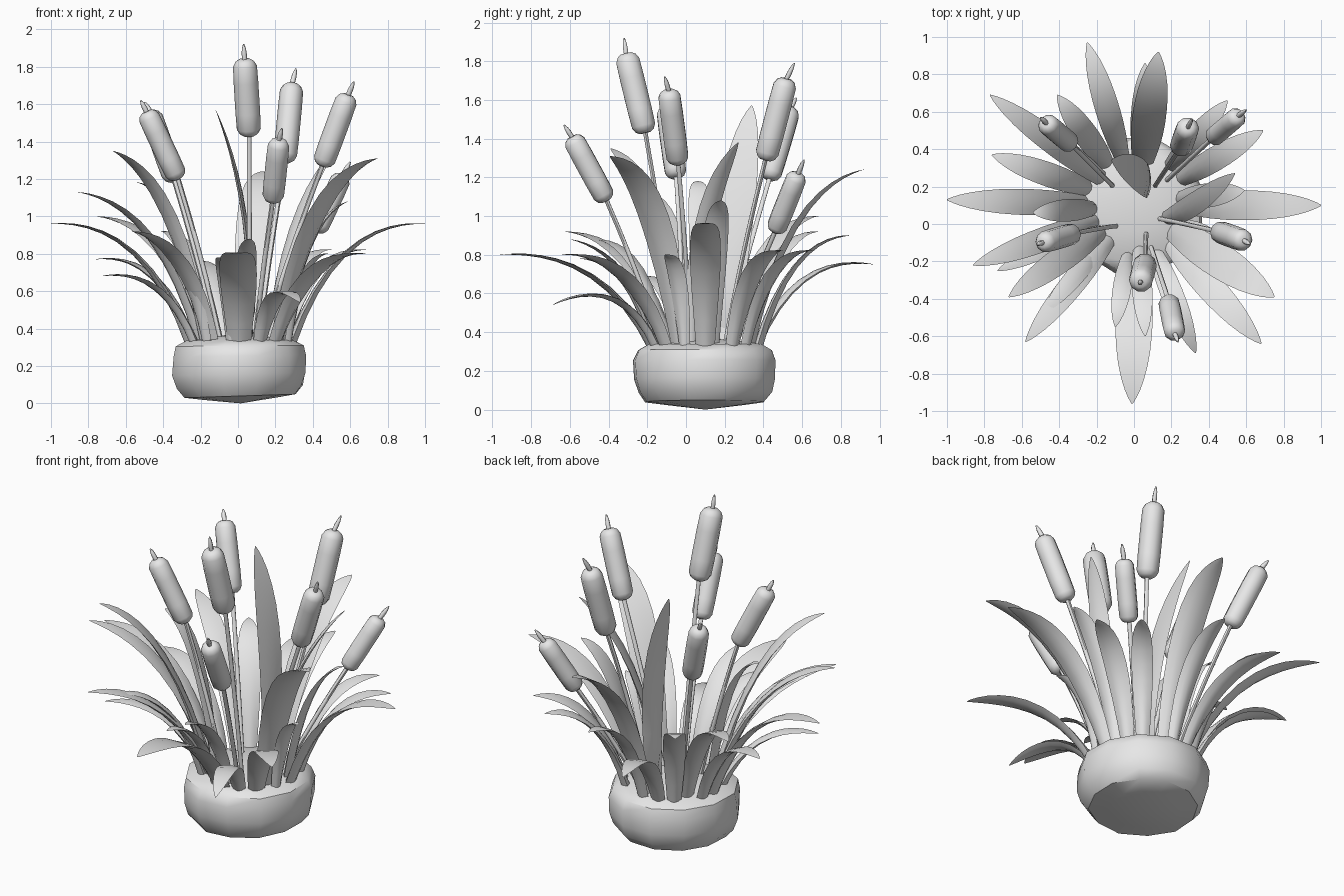
import bpy, bmesh, math, random
from mathutils import Vector

if "Cube" in bpy.data.objects:
    bpy.data.objects.remove(bpy.data.objects["Cube"])

random.seed(4)
grey = bpy.data.materials.new("plain_grey")
grey.diffuse_color = (0.8, 0.8, 0.8, 1)
grey.use_nodes = True
grey.node_tree.nodes["Principled BSDF"].inputs["Base Color"].default_value = grey.diffuse_color
CENTRE = Vector((0.014, 0.10, 0))


def finish(name, bm, angle=60):
    bmesh.ops.recalc_face_normals(bm, faces=bm.faces)
    me = bpy.data.meshes.new(name)
    bm.to_mesh(me)
    bm.free()
    me.materials.append(grey)
    ob = bpy.data.objects.new(name, me)
    bpy.context.collection.objects.link(ob)
    bpy.context.view_layer.objects.active = ob
    ob.select_set(True)
    bpy.ops.object.shade_smooth_by_angle(angle=math.radians(angle))
    ob.select_set(False)
    return ob


def bezier(a, b, c, t):
    return a * (1 - t) ** 2 + b * 2 * t * (1 - t) + c * t * t


def skin(bm, rings):
    """Join successive closed rings of vertices with quads and cap the ends."""
    for r, s in zip(rings, rings[1:]):
        n = len(r)
        for i in range(n):
            j = (i + 1) % n
            bm.faces.new((r[i], r[j], s[j], s[i]))


def tube(name, points, radii, sides):
    """Round tube of varying radius along a path, capped at both ends."""
    bm = bmesh.new()
    axis = (points[-1] - points[0]).normalized()
    u = axis.cross(Vector((0, 1, 0))).normalized()
    v = axis.cross(u)
    rings = []
    for p, r in zip(points, radii):
        rings.append([bm.verts.new(p + r * (u * math.cos(a) + v * math.sin(a)))
                      for a in (math.tau * i / sides for i in range(sides))])
    skin(bm, rings)
    bm.faces.new(rings[0])
    bm.faces.new(rings[-1])
    return finish(name, bm)


def leaf(name, base, ctrl, tip, width, side):
    """Curved fleshy blade: lens-shaped section, thicker at the root, rounded point."""
    bm = bmesh.new()
    side = side.normalized()
    rings = []
    for t in (0, 0.12, 0.24, 0.36, 0.48, 0.6, 0.7, 0.79, 0.87, 0.93, 0.97, 1):
        p = bezier(base, ctrl, tip, t)
        tangent = bezier(base, ctrl, tip, t + 0.01) - bezier(base, ctrl, tip, t - 0.01)
        up = tangent.cross(side).normalized()
        if up.z < 0:
            up.negate()
        grow = 0.6 + 0.4 * math.sin(min(t / 0.5, 1) * math.pi / 2)
        taper = 1 if t < 0.45 else max(0.04, (1 - ((t - 0.45) / 0.55) ** 2.8) ** 0.78)
        w = width / 2 * grow * taper
        h = 0.006 * taper + 0.018 * (1 - t) ** 1.5
        outline = [(k, 1 - k * k) for k in (-1, -0.5, 0, 0.5)]
        outline += [(-k, -q) for k, q in outline]
        rings.append([bm.verts.new(p + side * w * k + up * (h * q + w * 0.08 * k * k))
                      for k, q in outline])
    skin(bm, rings)
    bm.faces.new(rings[0])
    bm.faces.new(rings[-1])
    return finish(name, bm)


# Rounded, slightly irregular stone base with a low mound on top
bm = bmesh.new()
profile = [(0.20, 0.015), (0.305, 0.03), (0.345, 0.08), (0.366, 0.15),
           (0.368, 0.25), (0.350, 0.305), (0.295, 0.335), (0.14, 0.36)]
SIDES = 12
wobble = [random.uniform(0.975, 1.025) for _ in range(SIDES)]
rings = []
for r, z in profile:
    ring = []
    for i in range(SIDES):
        a = math.tau * (i + 0.5) / SIDES
        k = r * wobble[i] * random.uniform(0.985, 1.015)
        x, y = k * math.cos(a), k * 1.03 * math.sin(a)
        lift = 0.035 * (x + 0.3) * (1 - z / 0.4)
        ring.append(bm.verts.new(CENTRE + Vector((x, y, z + lift))))
    rings.append(ring)
skin(bm, rings)
for ring, z in ((rings[0], 0.0), (rings[-1], 0.37)):
    hub = bm.verts.new(CENTRE + Vector((0, 0, z)))
    for i in range(SIDES):
        bm.faces.new((ring[i], ring[(i + 1) % SIDES], hub))
finish("stone_base", bm, 40)

# Reeds: root x and y, head bottom, head top, tip, head radius
reeds = [
    ((0.065, -0.05), (0.06, -0.21, 1.43), (0.035, -0.31, 1.84), (0.03, -0.32, 1.92), 0.066),
    ((0.11, 0.20), (0.25, 0.41, 1.29), (0.29, 0.52, 1.71), (0.31, 0.56, 1.79), 0.064),
    ((0.13, 0.03), (0.45, -0.04, 1.27), (0.59, -0.09, 1.65), (0.62, -0.11, 1.72), 0.061),
    ((-0.09, -0.01), (-0.32, -0.05, 1.20), (-0.49, -0.10, 1.56), (-0.52, -0.11, 1.62), 0.059),
    ((-0.11, 0.20), (-0.34, 0.43, 1.19), (-0.47, 0.54, 1.56), (-0.50, 0.57, 1.61), 0.059),
    ((0.09, -0.12), (0.185, -0.41, 1.08), (0.22, -0.59, 1.41), (0.235, -0.63, 1.47), 0.059),
    ((0.17, 0.23), (0.42, 0.46, 0.92), (0.56, 0.58, 1.22), (0.60, 0.61, 1.29), 0.055),
]
head_shape = [(0, 0.45), (0.03, 0.76), (0.09, 0.97), (0.3, 1), (0.7, 1),
              (0.91, 0.97), (0.97, 0.76), (1, 0.45)]
for (rx, ry), bottom, top, tip, r in reeds:
    bottom, top, tip = Vector(bottom), Vector(top), Vector(tip)
    out = Vector((bottom.x - CENTRE.x, bottom.y - CENTRE.y, 0)).normalized()
    root = Vector((rx, ry, 0.33))
    bend = (root + bottom) / 2 - out * 0.02
    ts = [i / 5 for i in range(6)]
    tube("reed_stem", [bezier(root, bend, bottom, t) for t in ts], [0.013] * 6, 6)
    tube("reed_head", [bottom.lerp(top, t) for t, _ in head_shape],
         [r * s for _, s in head_shape], 10)
    tube("reed_tip", [top.lerp(tip, t) for t in (-0.1, 0.35, 0.7, 1)],
         [0.013, 0.014, 0.011, 0.004], 6)

# Leaves: tip x, y, z, width, arch height factor
leaves = [
    (-0.25, 0.97, 0.75, 0.13, 1.15), (0.13, 0.92, 1.24, 0.18, 0.9),
    (0.06, 0.86, 0.90, 0.12, 1.0), (-0.77, 0.69, 1.00, 0.13, 0.98),
    (-0.41, 0.69, 0.92, 0.13, 1.0), (-0.76, 0.37, 0.77, 0.13, 1.1),
    (-1.00, 0.13, 0.96, 0.14, 1.05), (-0.86, -0.22, 1.13, 0.13, 0.93),
    (-0.67, -0.39, 1.35, 0.14, 0.87), (-0.73, -0.25, 0.68, 0.10, 1.15),
    (-0.58, -0.63, 0.92, 0.13, 0.97), (-0.49, -0.48, 0.88, 0.10, 1.0),
    (-0.01, -0.96, 0.80, 0.20, 1.08), (-0.10, -0.55, 0.78, 0.10, 1.0),
    (0.06, -0.60, 0.88, 0.11, 0.9), (0.33, -0.69, 0.54, 0.12, 1.75),
    (0.68, -0.64, 0.80, 0.15, 1.05), (0.75, -0.39, 1.31, 0.19, 0.92),
    (1.00, 0.10, 0.96, 0.16, 1.04), (0.59, 0.18, 1.08, 0.13, 0.9),
    (0.69, 0.50, 0.82, 0.13, 1.05), (0.50, 0.66, 0.82, 0.12, 1.05),
    (-0.54, 0.06, 1.18, 0.12, 0.98), (0.48, -0.10, 0.80, 0.10, 1.0),
]
for x, y, z, w, arch in leaves:
    tip = Vector((x, y, z))
    out = Vector((x - CENTRE.x, y - CENTRE.y, 0))
    reach = out.length
    out.normalize()
    root = 0.27 if arch >= 1 else 0.23
    base = CENTRE + out * root + Vector((0, 0, 0.315))
    ctrl = base + out * (reach - root) * 0.34
    ctrl.z = 0.31 + (z - 0.31) * arch
    leaf("leaf", base, ctrl, tip, w, Vector((-out.y, out.x, 0)))

# Two upright leaves near the middle
leaf("tall_leaf", Vector((0.07, 0.20, 0.33)), Vector((0.09, 0.24, 1.05)),
     Vector((-0.12, 0.34, 1.57)), 0.19, Vector((0.1, 1, -0.08)))
leaf("steep_leaf", Vector((0.17, 0.03, 0.33)), Vector((0.27, 0.05, 1.05)),
     Vector((0.54, 0.27, 1.38)), 0.12, Vector((-0.5, 1, 0)))
